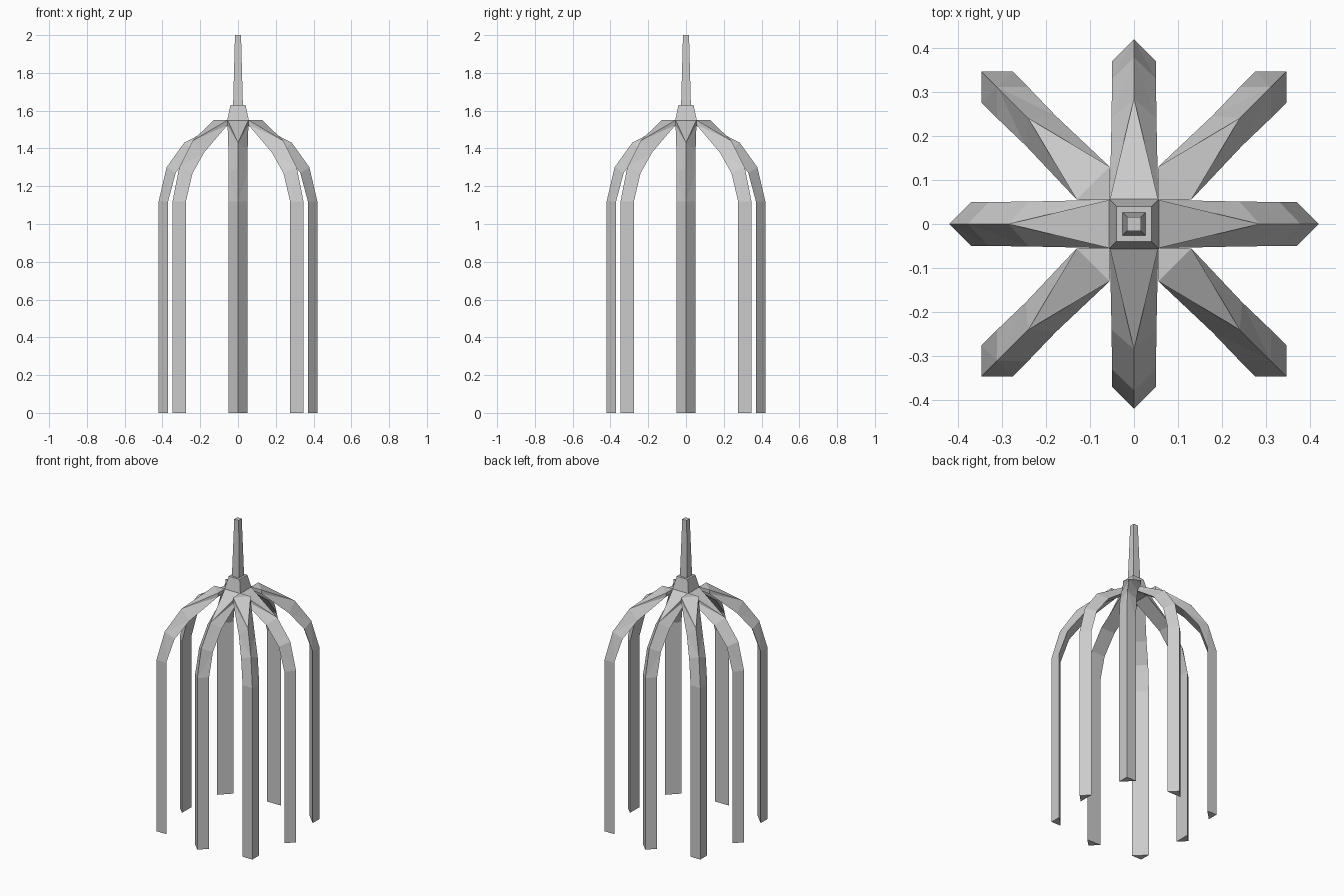
import bpy, bmesh, math
from mathutils import Matrix, Vector

cube = bpy.data.objects.get("Cube")
if cube:
    bpy.data.objects.remove(cube, do_unlink=True)

grey = bpy.data.materials.new("plain_grey")
grey.use_nodes = True
colour = (0.6, 0.6, 0.6, 1)
grey.diffuse_color = colour
grey.node_tree.nodes["Principled BSDF"].inputs["Base Color"].default_value = colour


def finish(name, bm):
    bmesh.ops.remove_doubles(bm, verts=bm.verts, dist=0.0005)
    bmesh.ops.recalc_face_normals(bm, faces=bm.faces)
    mesh = bpy.data.meshes.new(name)
    bm.to_mesh(mesh)
    bm.free()
    mesh.materials.append(grey)
    ob = bpy.data.objects.new(name, mesh)
    bpy.context.collection.objects.link(ob)
    return ob


def loft(name, rings, turn=0):
    """Skin a row of four-point rings and cap both ends."""
    bm = bmesh.new()
    rows = [[bm.verts.new(p) for p in ring] for ring in rings]
    for a, b in zip(rows, rows[1:]):
        for i in range(4):
            j = (i + 1) % 4
            bm.faces.new((a[i], a[j], b[j], b[i]))
    bm.faces.new(rows[0])
    bm.faces.new(rows[-1])
    bmesh.ops.triangulate(bm, faces=bm.faces)
    bmesh.ops.dissolve_degenerate(bm, dist=0.0001, edges=bm.edges)
    bm.transform(Matrix.Rotation(turn, 4, "Z"))
    return finish(name, bm)


def section(ridge, ridge_z, inner, inner_z, half, ridge_half=0):
    """Triangular rib section: outer ridge and two inner corners."""
    return [(ridge, -ridge_half, ridge_z), (ridge, ridge_half, ridge_z),
            (inner, half, inner_z), (inner, -half, inner_z)]


# Ribs: ridge radius, ridge height, inner radius, inner height, half width
straight = [
    section(0.42, 0, 0.37, 0, 0.05),
    section(0.42, 1.12, 0.37, 1.12, 0.05),
    section(0.378, 1.30, 0.33, 1.27, 0.05),
    section(0.285, 1.43, 0.24, 1.39, 0.051),
    section(0.055, 1.55, 0.055, 1.52, 0.055, 0.055),
]
diagonal = [
    section(0.49, 0, 0.44, 0, 0.05),
    section(0.49, 1.12, 0.44, 1.12, 0.05),
    section(0.44, 1.30, 0.39, 1.27, 0.05),
    section(0.34, 1.44, 0.30, 1.38, 0.048),
    section(0.131, 1.55, 0.131, 1.525, 0.053, 0.053),
    section(0.078, 1.55, 0.078, 1.53, 0.001, 0.001),
]
names = ["left", "back_left", "back", "back_right",
         "right", "front_right", "front", "front_left"]
for i, side in enumerate(names):
    loft(side + "_rib", diagonal if i % 2 else straight, i * math.pi / 4)


def square(half, z):
    return [(-half, -half, z), (half, -half, z), (half, half, z), (-half, half, z)]


# Hub and tapered spike on top
loft("hub", [square(0.055, 1.52), square(0.057, 1.55), square(0.04, 1.63)])
loft("spike", [square(0.026, 1.625), square(0.016, 2.0)])
